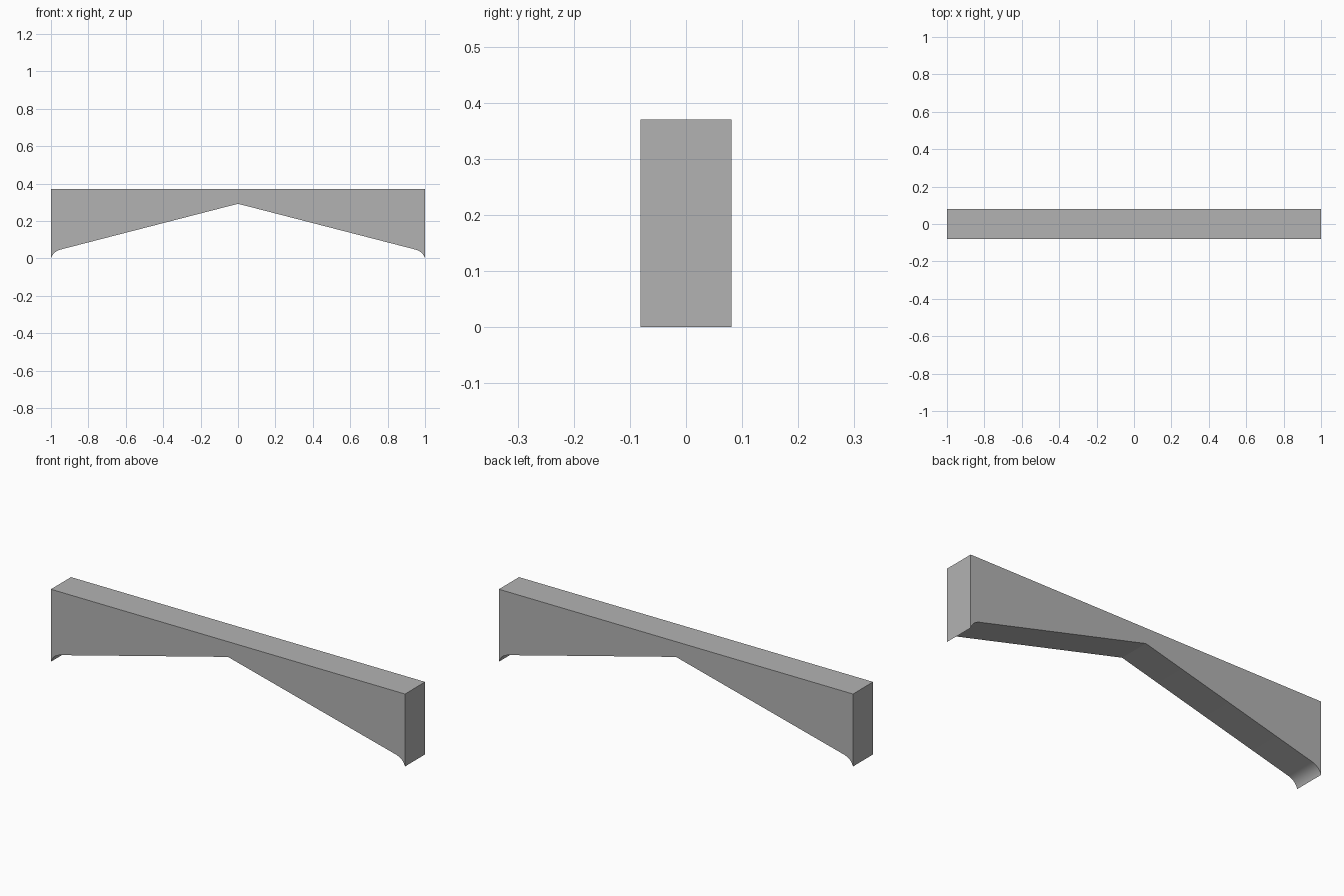
import bpy
import bmesh
from mathutils import Vector

cube = bpy.data.objects.get("Cube")
if cube:
    bpy.data.objects.remove(cube, do_unlink=True)

TOP, APEX, HALF_DEPTH, STEPS = 0.37, 0.292, 0.081, 8

# Plain grey material
grey = bpy.data.materials.new("plain grey")
grey.use_nodes = True
colour = (0.45, 0.45, 0.45, 1)
grey.diffuse_color = colour
grey.node_tree.nodes["Principled BSDF"].inputs["Base Color"].default_value = colour

# Rounded toe at the right end, as a quadratic curve meeting the sloping underside
toe, bend, slope = Vector((-1, 0)), Vector((-0.988, 0.036)), Vector((-0.95, 0.047))
left_half = []
for i in range(STEPS + 1):
    t = i / STEPS
    left_half.append(toe * (1 - t) ** 2 + bend * 2 * t * (1 - t) + slope * t ** 2)

# Mirrored underside, closed by the flat top
underside = [(p.x, p.y) for p in left_half] + [(0, APEX)]
underside += [(-p.x, p.y) for p in reversed(left_half)]
profile = underside + [(1, TOP), (-1, TOP)]

# Extrude the profile through the depth of the beam
bm = bmesh.new()
face = bm.faces.new([bm.verts.new((x, -HALF_DEPTH, z)) for x, z in profile])
result = bmesh.ops.extrude_face_region(bm, geom=[face], use_keep_orig=True)
moved = [v for v in result["geom"] if isinstance(v, bmesh.types.BMVert)]
bmesh.ops.translate(bm, verts=moved, vec=(0, 2 * HALF_DEPTH, 0))
bmesh.ops.recalc_face_normals(bm, faces=bm.faces)

mesh = bpy.data.meshes.new("arched_beam")
bm.to_mesh(mesh)
bm.free()
mesh.materials.append(grey)
beam = bpy.data.objects.new("arched_beam", mesh)
bpy.context.collection.objects.link(beam)

# Smooth the toe curves, keep the edges sharp
bpy.ops.object.select_all(action="DESELECT")
beam.select_set(True)
bpy.context.view_layer.objects.active = beam
bpy.ops.object.shade_smooth_by_angle(angle=0.4)
